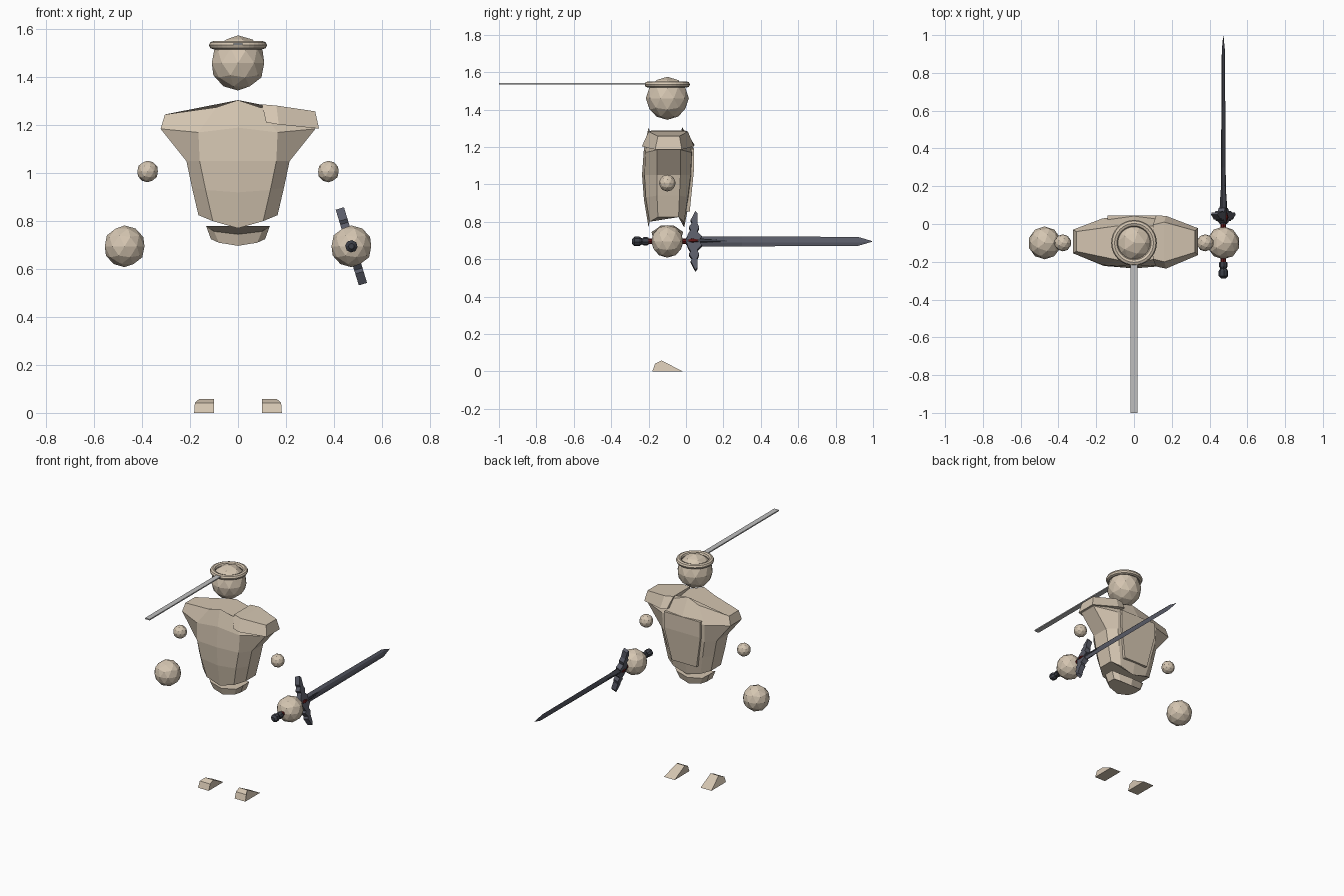
import bpy, bmesh, math
from mathutils import Matrix, Vector

if "Cube" in bpy.data.objects:
    bpy.data.objects.remove(bpy.data.objects["Cube"])


def material(name, rgb):
    m = bpy.data.materials.new(name)
    m.diffuse_color = (*rgb, 1)
    m.use_nodes = True
    m.node_tree.nodes["Principled BSDF"].inputs["Base Color"].default_value = m.diffuse_color
    return m


TAN = material("warm tan", (0.66, 0.56, 0.44))
GREY = material("light grey", (0.52, 0.52, 0.52))
STEEL = material("slate steel", (0.10, 0.105, 0.135))
DARK = material("dark iron", (0.045, 0.05, 0.065))
RED = material("deep red", (0.11, 0.008, 0.008))


def finish(name, bm, mat):
    bmesh.ops.recalc_face_normals(bm, faces=bm.faces)
    me = bpy.data.meshes.new(name)
    bm.to_mesh(me)
    bm.free()
    me.materials.append(mat)
    ob = bpy.data.objects.new(name, me)
    bpy.context.collection.objects.link(ob)
    return ob


def loft(name, rings, mat):
    """Skin closed rings of equal length and cap both ends."""
    bm = bmesh.new()
    vs = [[bm.verts.new(p) for p in r] for r in rings]
    n = len(rings[0])
    for a, b in zip(vs, vs[1:]):
        for i in range(n):
            j = (i + 1) % n
            bm.faces.new((a[i], a[j], b[j], b[i]))
    bm.faces.new(vs[0])
    bm.faces.new(vs[-1])
    return finish(name, bm, mat)


def ball(name, r, loc):
    bm = bmesh.new()
    bmesh.ops.create_icosphere(bm, subdivisions=2, radius=r, matrix=Matrix.Translation(loc))
    return finish(name, bm, TAN)


def body_ring(side, mid, cen):
    """side, mid: (x, z, y_front, y_back); cen: (z, y_front, y_back)."""
    (sx, sz, sf, sb), (mx, mz, mf, mb), (cz, cf, cb) = side, mid, cen
    return [(0, cf, cz), (mx, mf, mz), (sx, sf, sz), (sx, sb, sz), (mx, mb, mz),
            (0, cb, cz), (-mx, mb, mz), (-sx, sb, sz), (-sx, sf, sz), (-mx, mf, mz)]


# Torso and hip piece
loft("torso", [
    body_ring((.305, 1.245, -.145, -.04), (.09, 1.275, -.19, -.01), (1.305, -.20, -.02)),
    body_ring((.323, 1.185, -.155, -.03), (.165, 1.17, -.217, .03), (1.19, -.225, .042)),
    body_ring((.215, 1.05, -.155, -.03), (.16, 1.05, -.222, .025), (1.05, -.235, .035)),
    body_ring((.192, .94, -.155, -.035), (.135, .93, -.215, .01), (.92, -.225, .02)),
    body_ring((.165, .825, -.15, -.04), (.105, .80, -.195, -.01), (.77, -.20, -.01)),
], TAN)
loft("hip_piece", [
    body_ring((.133, .78, -.135, -.065), (.10, .757, -.165, -.035), (.745, -.185, -.015)),
    body_ring((.113, .725, -.13, -.07), (.08, .71, -.155, -.045), (.697, -.17, -.03)),
], TAN)

# Raised plate on the back
loft("back_plate", [[(s * x, y, z) for s, x in ((-1, w), (1, w)) for y in
                     ((0, yb) if s < 0 else (yb, 0))]
                    for w, yb, z in ((.14, .044, 1.19), (.14, .043, 1.08), (.095, .02, .855))], TAN)

# One-sided shoulder plate
loft("shoulder_plate", [
    [(x0, f0, z0), (x1, f1, z1), (x1, b1, z1), (x0, b0, z0)]
    for x0, f0, b0, z0, x1, f1, b1, z1 in (
        (.117, -.225, .045, 1.212, .10, -.185, -.005, 1.287),
        (.17, -.236, .043, 1.203, .16, -.20, .01, 1.282),
        (.338, -.165, -.022, 1.186, .322, -.15, -.035, 1.258))], TAN)

# Head with a brim ring and a thin forward bar
ball("head", .115, (0, -.1, 1.46))
bm = bmesh.new()
N, M = 32, 8
grid = [[bm.verts.new(((.103 + .018 * math.cos(b)) * math.cos(a),
                       -.1 + (.103 + .018 * math.cos(b)) * math.sin(a),
                       1.534 + .017 * math.sin(b)))
         for b in (2 * math.pi * j / M for j in range(M))]
        for a in (2 * math.pi * i / N for i in range(N))]
for i in range(N):
    for j in range(M):
        k, l = (i + 1) % N, (j + 1) % M
        bm.faces.new((grid[i][j], grid[k][j], grid[k][l], grid[i][l]))
finish("brim_ring", bm, TAN)


def box_ring(y, hx, hz, x=0, z=0):
    return [(x - hx, y, z - hz), (x + hx, y, z - hz), (x + hx, y, z + hz), (x - hx, y, z + hz)]


loft("forward_bar", [box_ring(y, .018, .004, z=1.539) for y in (-1, -.215)], GREY)

# Paired arms, hands and feet
for s, side in ((-1, "left"), (1, "right")):
    ball(side + "_elbow", .045, (s * .377, -.1, 1.007))
    ball(side + "_hand", .087, (s * .473, -.1, .695))
    foot = ((-.18, 0, .183), (-.165, .042, .18), (-.13, .058, .162), (-.018, 0, .183))
    loft(side + "_foot", [[(s * .1, y, z) for y, z, x in foot],
                          [(s * x, y, z) for y, z, x in foot]], TAN)

# Sword, built along +y and rolled about its own axis
sword = []


def diamond(y, hx, hz):
    return [(hx, y, hz * .35), (0, y, hz), (-hx, y, hz * .35),
            (-hx, y, -hz * .35), (0, y, -hz), (hx, y, -hz * .35)]


sword.append(loft("blade", [diamond(*p) for p in (
    (.04, .012, .028), (.3, .010, .028), (.92, .006, .025), (.995, .001, .002))], STEEL))
sword.append(loft("blade_spine", [diamond(*p) for p in (
    (.02, .020, .022), (.12, .017, .018), (.26, .008, .003))], DARK))
sword.append(loft("gem", [diamond(*p) for p in (
    (-.01, .010, .006), (.035, .026, .022), (.09, .012, .004))], RED))


def turned(name, profile, mat, n=8):
    sword.append(loft(name, [[(r * math.cos(2 * math.pi * (i + .5) / n), y,
                               r * math.sin(2 * math.pi * (i + .5) / n))
                              for i in range(n)] for y, r in profile], mat))


turned("grip", [(-.21, .015), (.03, .015)], RED)
for i, y in enumerate((-.215, -.18, .0)):
    turned("grip_band_%d" % i, [(y, .02), (y + .015, .02)], DARK)
turned("pommel", [(-.288, .012), (-.275, .026), (-.25, .026), (-.235, .016),
                  (-.225, .023), (-.205, .023)], DARK)

# Winged cross guard
wing = ((.0, .0), (.01, .035), (.025, .06), (.015, .075), (.032, .10), (.025, .115),
        (.05, .165), (.062, .15), (.06, .10), (.07, .075), (.06, .05), (.085, .025), (.07, 0))
for s, side in ((1, "upper"), (-1, "lower")):
    sword.append(loft(side + "_guard_wing", [[(x, y, s * z) for y, z in wing]
                                             for x in (-.018, .018)], STEEL))
for ob in sword:
    ob.location = (.473, 0, .695)
    ob.rotation_euler = (0, math.radians(-17), 0)
